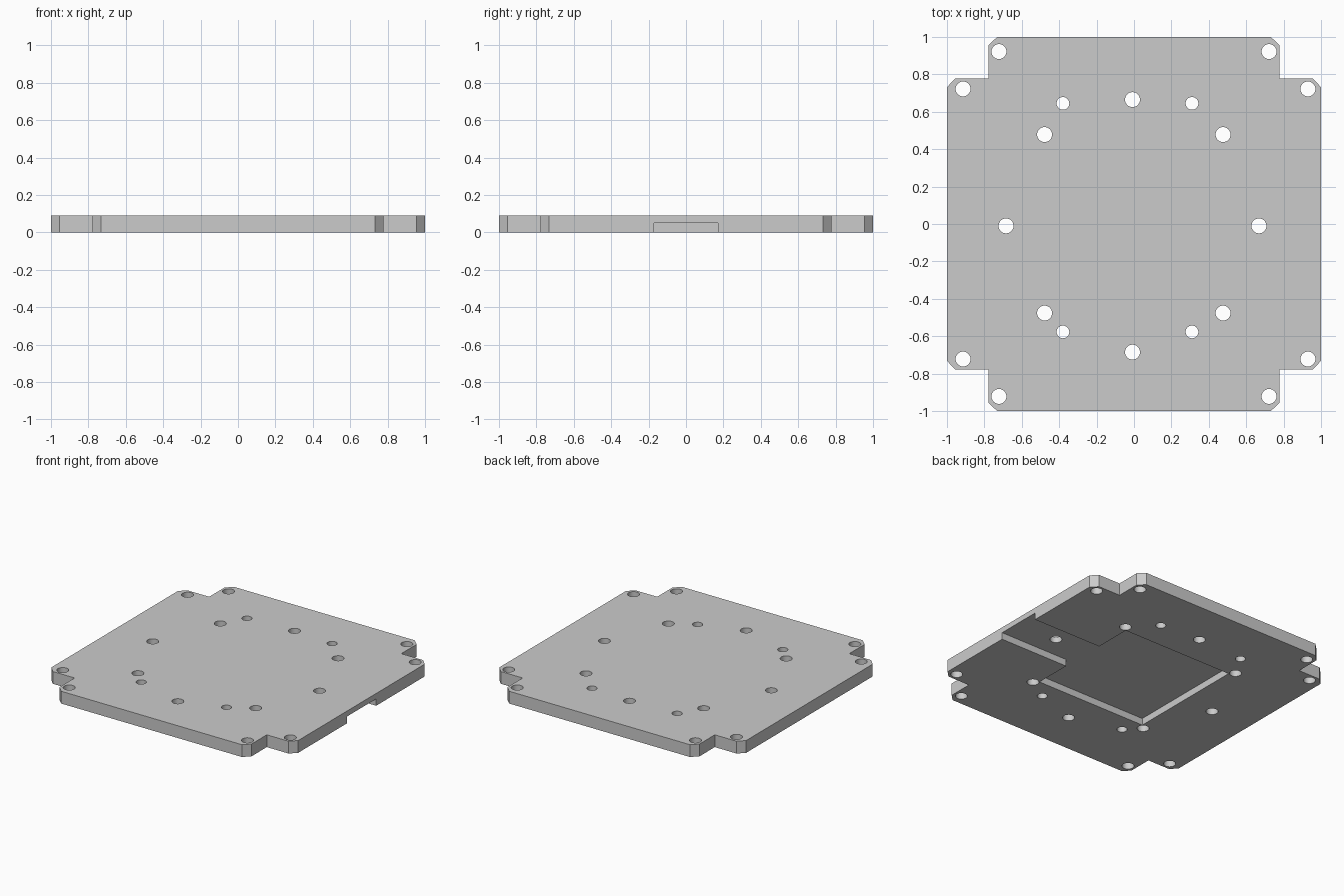
import bpy, bmesh, math

cube = bpy.data.objects.get("Cube")
if cube:
    bpy.data.objects.remove(cube, do_unlink=True)

THICK = 0.09

grey = bpy.data.materials.new("plain grey")
grey.use_nodes = True
colour = (0.6, 0.6, 0.6, 1)
grey.diffuse_color = colour
grey.node_tree.nodes["Principled BSDF"].inputs["Base Color"].default_value = colour


def add_prism(bm, outline, bottom, top):
    """Closed prism over a counter-clockwise outline."""
    low = [bm.verts.new((x, y, bottom)) for x, y in outline]
    high = [bm.verts.new((x, y, top)) for x, y in outline]
    bm.faces.new(low[::-1])
    bm.faces.new(high)
    for i in range(len(low)):
        bm.faces.new((low[i - 1], low[i], high[i], high[i - 1]))


def circle(x, y, r, sides=32):
    steps = [2 * math.pi * i / sides for i in range(sides)]
    return [(x + r * math.cos(a), y + r * math.sin(a)) for a in steps]


def make_object(name, bm):
    mesh = bpy.data.meshes.new(name)
    bm.to_mesh(mesh)
    bm.free()
    mesh.materials.append(grey)
    obj = bpy.data.objects.new(name, mesh)
    bpy.context.collection.objects.link(obj)
    return obj


def cut(target, name, bm):
    """Subtract a closed mesh from the target and drop the cutter."""
    cutter = make_object(name, bm)
    cutter.hide_render = True
    mod = target.modifiers.new(name, "BOOLEAN")
    mod.operation = "DIFFERENCE"
    mod.solver = "EXACT"
    mod.object = cutter
    bpy.context.view_layer.objects.active = target
    bpy.ops.object.modifier_apply(modifier=mod.name)
    bpy.data.objects.remove(cutter, do_unlink=True)


# Plate: square with notched corners and chamfered tips
quarter = [(1, 0.732), (0.955, 0.778), (0.778, 0.778), (0.778, 0.955), (0.732, 1)]
outline = []
for sx, sy in ((1, 1), (-1, 1), (-1, -1), (1, -1)):
    points = [(sx * x, sy * y) for x, y in quarter]
    outline += points if sx * sy > 0 else points[::-1]
bm = bmesh.new()
add_prism(bm, outline, 0, THICK)
plate = make_object("mounting_plate", bm)

# Underside pocket with a channel open to the left side
p, c = 0.445, 0.17
pocket = [(-p, -p), (p, -p), (p, -c), (1.1, -c), (1.1, c), (p, c), (p, p), (-p, p)]
bm = bmesh.new()
add_prism(bm, pocket, -0.1, 0.05)
cut(plate, "pocket_cutter", bm)

# Through holes: corner pairs, bolt ring and small locating holes
holes = []
for x, y in ((-0.722, 0.922), (0.722, 0.922), (-0.914, 0.722), (0.93, 0.722)):
    holes += [(x, y, 0.04), (x, -y, 0.04)]
for x in (-0.478, 0.476):
    holes += [(x, 0.478, 0.04), (x, -0.476, 0.04)]
for x in (-0.38, 0.31):
    holes += [(x, 0.645, 0.034), (x, -0.577, 0.034)]
holes += [(-0.684, -0.01, 0.04), (0.668, -0.01, 0.04),
          (-0.008, 0.665, 0.04), (-0.008, -0.685, 0.04)]
bm = bmesh.new()
for x, y, r in holes:
    add_prism(bm, circle(x, y, r), -0.1, THICK + 0.1)
cut(plate, "hole_cutter", bm)

plate.select_set(True)
bpy.ops.object.shade_smooth_by_angle(angle=math.radians(30))
